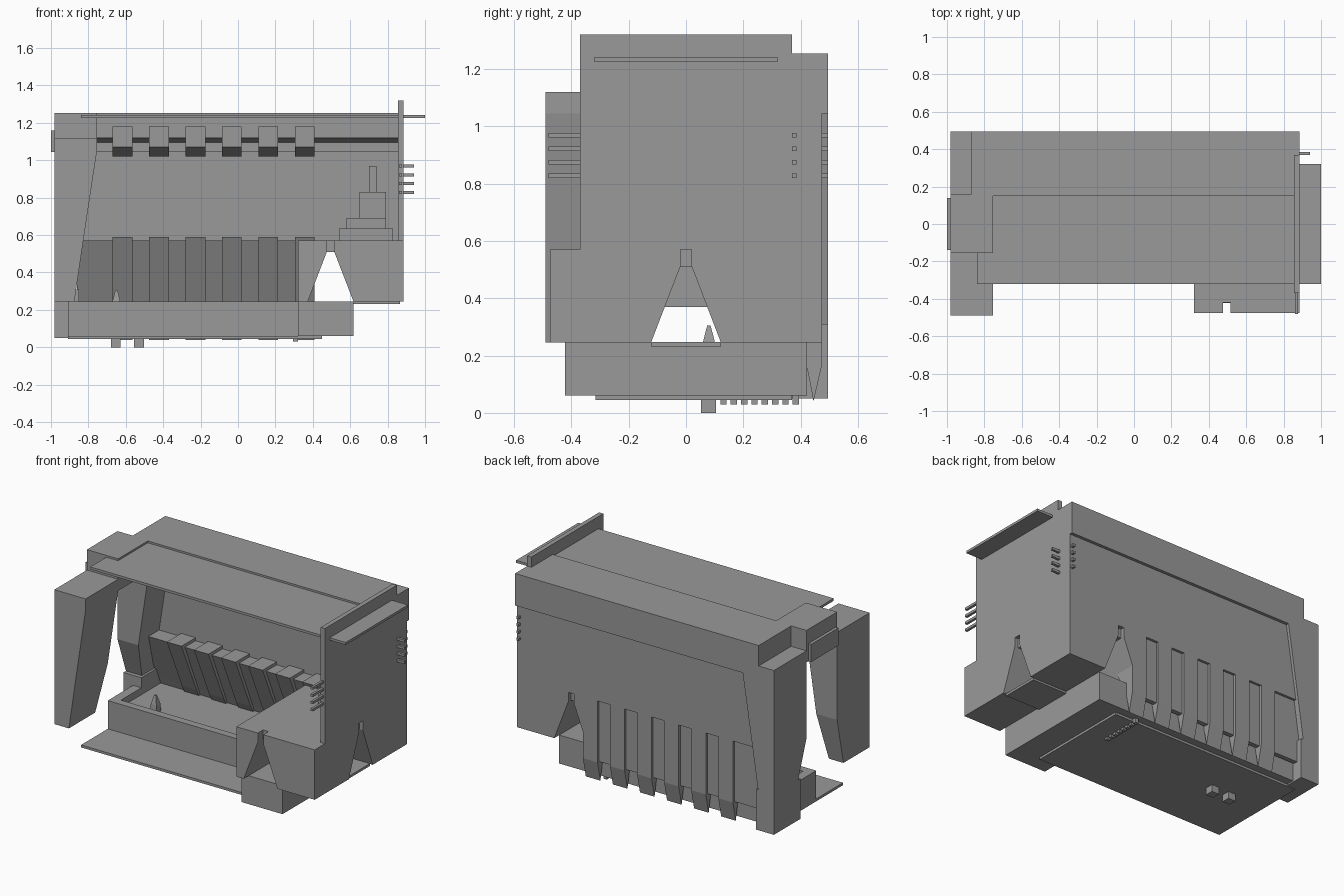
import bpy
import bmesh

old_cube = bpy.data.objects.get("Cube")
if old_cube:
    bpy.data.objects.remove(old_cube, do_unlink=True)

grey = bpy.data.materials.new("plain grey")
grey.use_nodes = True
grey.diffuse_color = (.32, .32, .32, 1)
grey.node_tree.nodes["Principled BSDF"].inputs["Base Color"].default_value = grey.diffuse_color


def skin(name, rings):
    """Join matching rings of points into one closed solid."""
    mesh_builder = bmesh.new()
    loops = [[mesh_builder.verts.new(point) for point in ring] for ring in rings]
    mesh_builder.faces.new(loops[0])
    mesh_builder.faces.new(loops[-1])
    for low, high in zip(loops, loops[1:]):
        for index in range(len(low)):
            before = index - 1
            mesh_builder.faces.new((low[before], low[index], high[index], high[before]))
    bmesh.ops.recalc_face_normals(mesh_builder, faces=mesh_builder.faces[:])
    mesh = bpy.data.meshes.new(name)
    mesh_builder.to_mesh(mesh)
    mesh_builder.free()
    mesh.materials.append(grey)
    part = bpy.data.objects.new(name, mesh)
    bpy.context.scene.collection.objects.link(part)


def rectangle(xs, ys, height):
    left, right = xs
    near, far = ys
    return [(left, near, height), (right, near, height),
            (right, far, height), (left, far, height)]


def box(name, xs, ys, zs):
    skin(name, [rectangle(xs, ys, height) for height in zs])


def prism(name, xs, profile):
    """Extrude a profile of (y, z) points along x."""
    skin(name, [[(x, y, z) for y, z in profile] for x in xs])


def both(half, middle=0):
    return (middle - half, middle + half)


def span(start, length):
    return (start, start + length)


# Shared levels and limits
right_end, left_end = -.98, .885
wall_front, wall_back, rear = .37, .475, .495
base_bottom, floor, deck = .06, .245, .57
leg_top, beam_bottom, roof = 1.12, 1.045, 1.253
kink = .55
sheet = .016
beam_front, corner_front = .15, -.155
leg_inner_top, leg_inner_kink, leg_inner_low = -.755, -.83, -.875

# Roof beam with a sloping underside, back wall and top plate
prism("roof_beam", (-.87, left_end), [
    (beam_front, roof), (beam_front, leg_top), (.27, 1.095),
    (.27, beam_bottom), (rear, beam_bottom), (rear, roof)])
box("back_wall", (-.87, left_end), (wall_front, wall_back), (deck, beam_bottom))
box("top_plate", (-.84, 1), both(.32), span(1.225, sheet))
box("roof_corner", (right_end, leg_inner_top), (corner_front, .16), (beam_bottom, roof))
box("corner_tab", (-1, right_end), both(.14), (beam_bottom, 1.16))

# Legs narrowing toward the ground
for name, outside, inside, inside_low in (
        ("front_leg", -.49, corner_front, -.22),
        ("back_leg", rear, .16, .27)):
    rings = []
    for height, inner_x, inner_y in (
            (floor, leg_inner_low, inside_low),
            (kink, leg_inner_kink, inside),
            (beam_bottom, leg_inner_top, inside),
            (leg_top, leg_inner_top, inside)):
        rings.append(rectangle((right_end, inner_x), sorted((outside, inner_y)), height))
    skin(name, rings)
box("back_foot", (right_end, -.85), (.22, rear), (.05, .31))

# Upright side panel
box("side_panel", (.855, left_end), both(wall_front), (deck, 1.32))

# Overhanging lower wall
slope_low, lower_edge = .4, .17
wall_skin = wall_back - sheet
prism("sloping_wall", (-.86, .32), [
    (.26, deck), (wall_skin, deck), (wall_skin, lower_edge),
    (slope_low + .03, lower_edge), (slope_low, floor)])

# Lower ribs with pointed feet, and matching blocks under the roof
lower_profile = [
    (.225, deck + .02), (wall_front, deck + .02), (wall_back, deck),
    (wall_back, lower_edge), (.445, .04), (.42, lower_edge), (slope_low - .02, floor)]
upper_profile = [(.12, 1.18), (.12, 1.07), (.3, 1.02), (wall_front, 1.02), (wall_front, 1.18)]
for index in range(6):
    across = span(-.67 + .195 * index, .105)
    prism("lower_rib", across, lower_profile)
    prism("upper_rib", across, upper_profile)

# Base: open tray, end block and thin bottom plate
tray_right, tray_left, tray_front = -.91, .32, -.04
box("bottom_plate", (tray_right, .45), (-.315, wall_front), span(.045, sheet))
box("tray_floor", (tray_right, tray_left), (tray_front, .42), (base_bottom, .2))
box("tray_front", (tray_right, tray_left), span(tray_front, .05), (base_bottom, floor))
box("tray_end", span(tray_right, .06), (tray_front, .3), (base_bottom, floor))
box("end_block", (tray_left, .617), both(.423), (base_bottom, floor))

# Four wedge blocks around two crossing tunnels
slot_bottom = .51
slot_middle, slot_half = .495, .02
tunnel_half = .122
for side, outer_x in ((-1, tray_left), (1, left_end)):
    for facing in (-1, 1):
        rings = []
        for height, gap in ((floor, tunnel_half), (slot_bottom, slot_half), (deck, slot_half)):
            xs = sorted((outer_x, slot_middle + side * gap))
            ys = sorted((facing * wall_back, facing * gap))
            rings.append(rectangle(xs, ys, height))
        skin("wedge_block", rings)
box("long_joint", both(slot_half, slot_middle), (-.42, .45), (slot_bottom, deck))
box("cross_joint", (tray_left, .86), both(slot_half), (slot_bottom, deck))
stop_x = span(tray_left, .05)
skin("tunnel_stop", [rectangle(stop_x, both(.08), wall_front),
                     rectangle(stop_x, both(slot_half), slot_bottom)])
box("tunnel_plate", (.617, .865), both(tunnel_half), span(.232, sheet))

# Stepped tower
level = deck
for xs, depth, rise in (((.54, .83), .15, .065), ((.58, .79), .11, .055),
                        ((.65, .79), .07, .14), ((.7, .74), .025, .14)):
    box("tower_step", xs, both(depth, .2), span(level, rise))
    level += rise

# Three groups of short pins
pin_x = span(.86, sheet)
for index in range(4):
    height = span(.82 + .047 * index, sheet)
    box("front_pin", pin_x, (-.48, -wall_front), height)
    box("side_pin", (left_end, .94), span(wall_front, sheet), height)
    box("back_pin", pin_x, (wall_back, rear), height)

# Underside teeth, pegs and small post
for index in range(8):
    box("underside_tooth", (.295, tray_left), span(.12 + .036 * index, .022), (.03, base_bottom))
for start in (-.68, -.555):
    box("underside_peg", span(start, .053), span(.052, .053), (0, .05))
skin("small_post", [rectangle(both(size, -.65), both(size, .08), height)
                    for size, height in ((.024, .2), (.02, .25), (.006, .305))])
